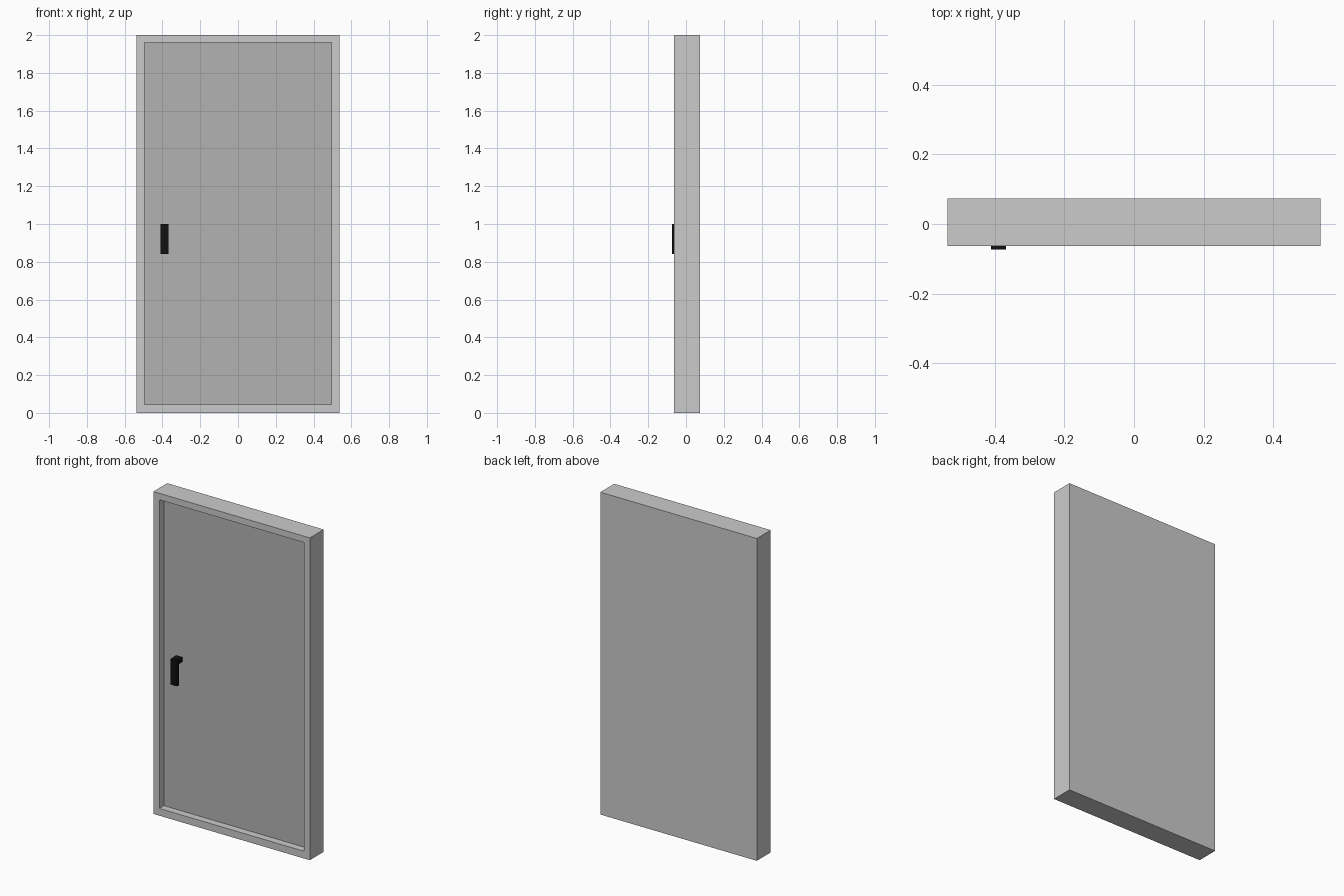
import bpy

if "Cube" in bpy.data.objects:
    bpy.data.objects.remove(bpy.data.objects["Cube"])

W, FRONT, BACK, FLOOR, TIP = 0.537, -0.063, 0.073, -0.018, -0.073
IN_W, IN_LO, IN_HI = 0.496, 0.045, 1.96


def rect(w, lo, hi, y):
    return [(-w, y, lo), (w, y, lo), (w, y, hi), (-w, y, hi)]


def bridge(a, b):
    return [(a + i, a + (i + 1) % 4, b + (i + 1) % 4, b + i) for i in range(4)]


def add_mesh(name, verts, faces, color=None):
    me = bpy.data.meshes.new(name)
    me.from_pydata(verts, [], faces)
    me.update()
    ob = bpy.data.objects.new(name, me)
    bpy.context.collection.objects.link(ob)
    if color:
        mat = bpy.data.materials.new(name + "_colour")
        mat.diffuse_color = color
        mat.use_nodes = True
        mat.node_tree.nodes["Principled BSDF"].inputs["Base Color"].default_value = mat.diffuse_color
        me.materials.append(mat)
    return ob


# Frame: back face, outer walls, front rim and recess walls as bridged rectangles
rings = (rect(W, 0, 2, BACK) + rect(W, 0, 2, FRONT)
         + rect(IN_W, IN_LO, IN_HI, FRONT) + rect(IN_W, IN_LO, IN_HI, FLOOR))
faces = [(3, 2, 1, 0)]
for r in range(3):
    faces += bridge(4 * r, 4 * r + 4)
# Outward winding: the back must face +y and the rim must face -y
add_mesh("door_frame", rings, faces)

# Darker door panel closing the recess
add_mesh("door_panel", rect(IN_W, IN_LO, IN_HI, FLOOR), [(0, 1, 2, 3)], (0.45, 0.45, 0.45, 1))

# Handle: L-shaped side profile (y, z) extruded across x
profile = [(FLOOR, 1.0), (TIP, 1.0), (TIP, 0.84), (TIP + 0.022, 0.84),
           (TIP + 0.022, 0.972), (FLOOR, 0.972)]
n = len(profile)
verts = [(x, y, z) for x in (-0.411, -0.368) for y, z in profile]
faces = [tuple(reversed(range(n))), tuple(range(n, 2 * n))]
faces += [(i, (i + 1) % n, n + (i + 1) % n, n + i) for i in range(n)]
add_mesh("handle", verts, faces, (0.005, 0.005, 0.005, 1))

# Make closed shells face outward
import bmesh
for name in ("door_frame", "handle"):
    me = bpy.data.objects[name].data
    bm = bmesh.new()
    bm.from_mesh(me)
    bmesh.ops.recalc_face_normals(bm, faces=bm.faces)
    bm.to_mesh(me)
    bm.free()
